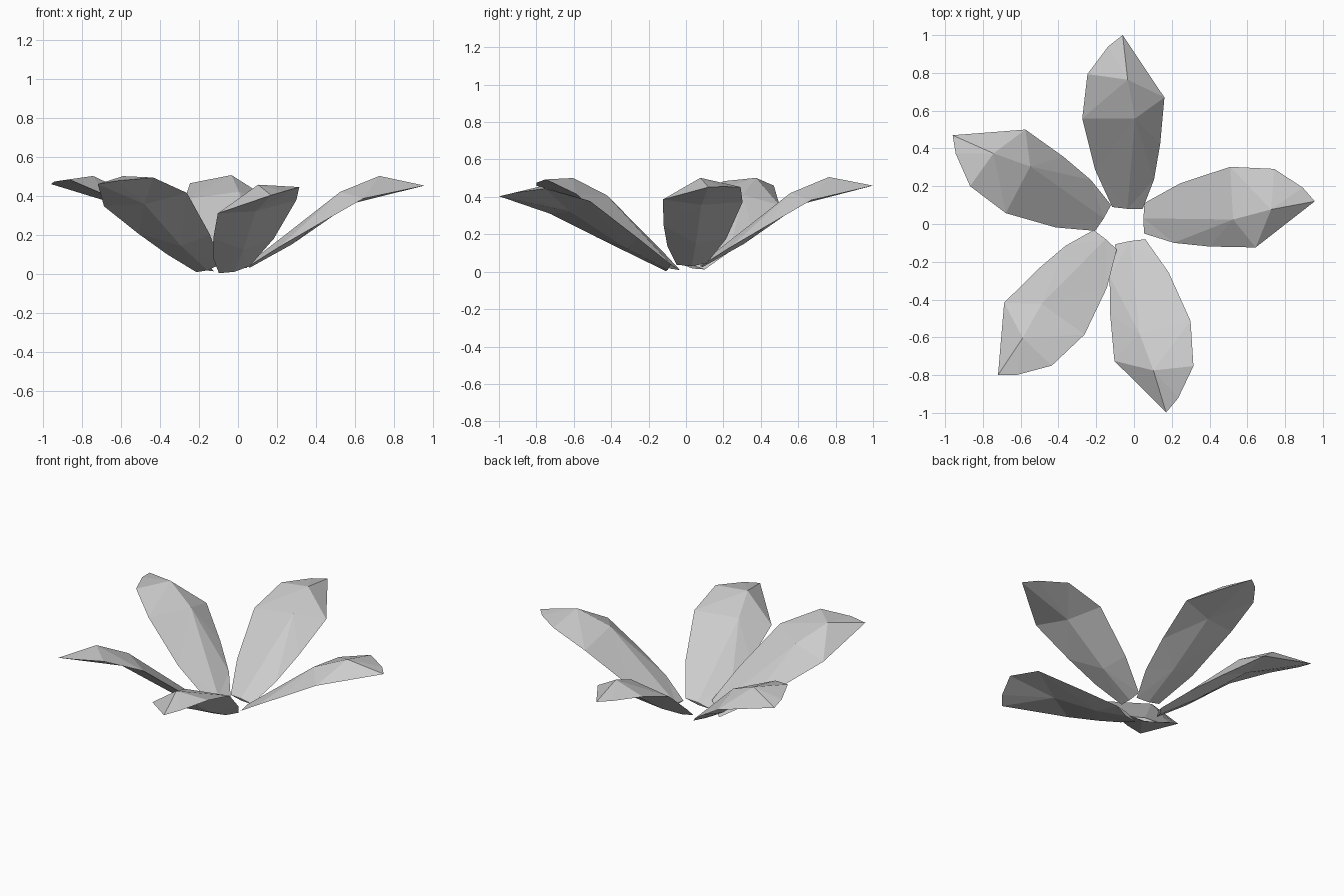
import bpy
from math import radians, tan
from mathutils import Vector

if "Cube" in bpy.data.objects:
    bpy.data.objects.remove(bpy.data.objects["Cube"], do_unlink=True)

# One pale grey for every petal
grey = bpy.data.materials.new("pale_grey")
grey.use_nodes = True
grey.diffuse_color = (0.6, 0.6, 0.6, 1)
grey.node_tree.nodes["Principled BSDF"].inputs["Base Color"].default_value = grey.diffuse_color

# Petal shape: distance along the axis, sideways to its left, lift above the axis
POINTS = {
    "base": (0, 0, 0), "base_l": (0.01, 0.08, -0.01), "base_r": (-0.01, -0.08, -0.01),
    "left1": (0.245, 0.165, 0.03), "left2": (0.575, 0.226, 0.1),
    "left3": (0.82, 0.192, 0.08), "left4": (0.95, 0.078, 0.025), "tip": (1, 0, 0),
    "right1": (0.17, -0.145, 0.02), "right2": (0.385, -0.183, 0.045),
    "right3": (0.665, -0.212, 0.075),
    "ridge1": (0.583, -0.053, 0.148), "ridge2": (0.805, -0.02, 0.14),
    "low": (0, 0, -0.022), "keel1": (0.25, 0, 0.0), "keel2": (0.61, 0, 0.068),
}
TOP = [
    "base ridge1 left1", "base left1 base_l", "left1 ridge1 left2",
    "ridge1 ridge2 left2", "ridge2 left3 left2", "ridge2 left4 left3", "ridge2 tip left4",
    "base base_r right1", "base right1 ridge1", "right1 right2 ridge1",
    "right2 right3 ridge1", "right3 ridge2 ridge1", "right3 tip ridge2",
]
UNDERSIDE = [
    "low base_l keel1", "base_l left1 keel1", "left1 left2 keel1", "left2 keel2 keel1",
    "left2 left3 keel2", "left3 left4 keel2", "left4 tip keel2",
    "low keel1 base_r", "keel1 right1 base_r", "keel1 right2 right1",
    "keel1 keel2 right2", "keel2 right3 right2", "keel2 tip right3",
    "base base_l low", "base low base_r",
]


def petal(name, base, tip, tilt):
    """Lay the petal from base to tip, its left edge lifted by the tilt angle."""
    base, tip = Vector(base), Vector(tip)
    along = tip - base
    side = Vector((0, 0, 1)).cross(along).normalized()
    up = along.cross(side).normalized()
    side = side + up * tan(radians(tilt))
    names = list(POINTS)
    verts = [base + along * u + side * v + up * w for u, v, w in POINTS.values()]
    faces = [[names.index(n) for n in f.split()] for f in TOP + UNDERSIDE]
    mesh = bpy.data.meshes.new(name)
    mesh.from_pydata(verts, [], faces)
    mesh.materials.append(grey)
    bpy.context.collection.objects.link(bpy.data.objects.new(name, mesh))


# Five petals in an uneven ring
petal("left_petal", (0.05, 0.03, 0.05), (0.957, 0.12, 0.452), 0)
petal("back_petal", (-0.035, 0.08, 0.045), (-0.06, 1.0, 0.46), 2)
petal("back_right_petal", (-0.16, 0.03, 0.037), (-0.96, 0.47, 0.46), 9)
petal("front_right_petal", (-0.15, -0.08, 0.037), (-0.72, -0.8, 0.46), 12)
petal("front_petal", (-0.02, -0.09, 0.03), (0.17, -0.998, 0.403), 11)
